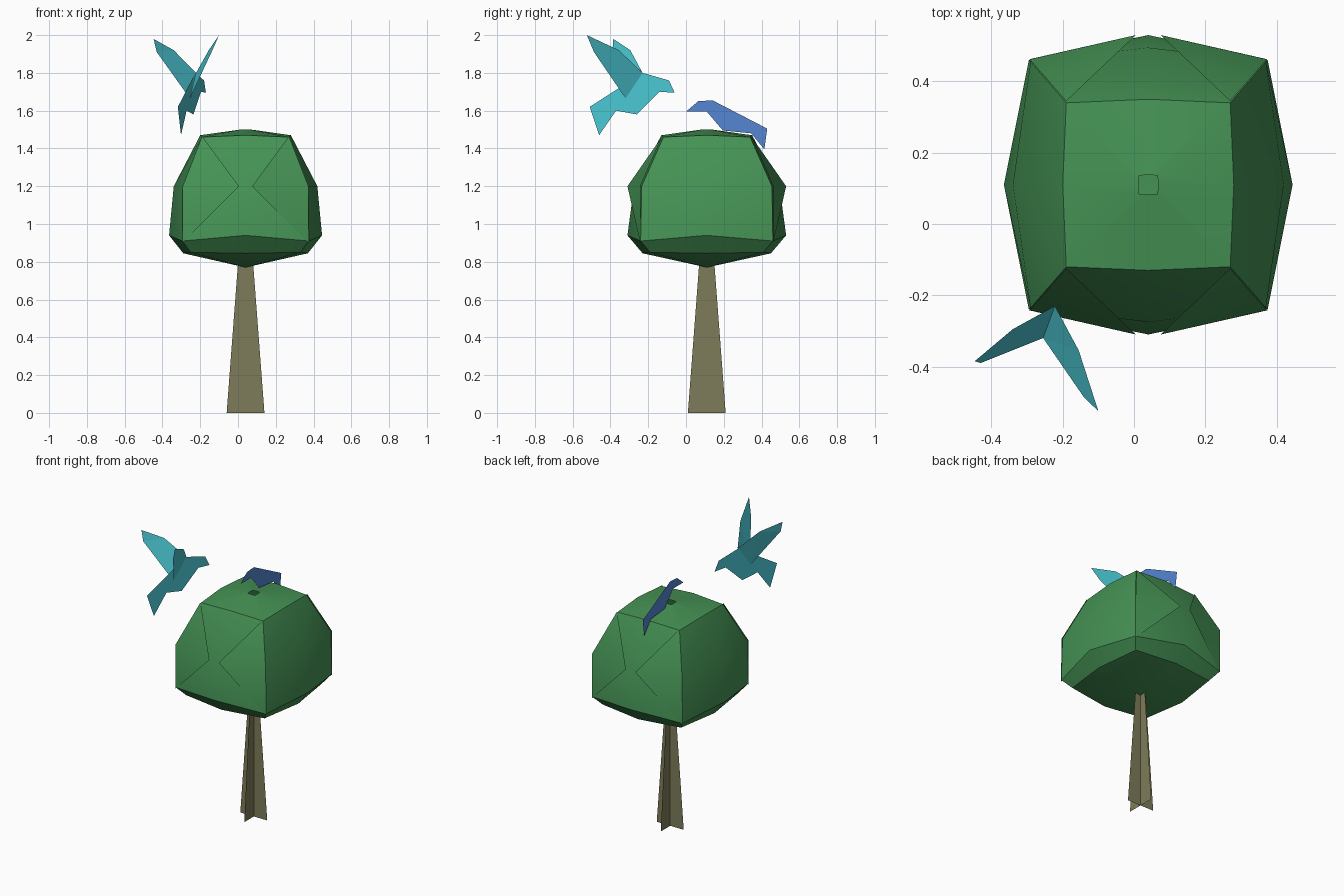
import bpy
from math import radians

if "Cube" in bpy.data.objects:
    bpy.data.objects.remove(bpy.data.objects["Cube"])

CX, CY = 0.04, 0.11  # tree axis


def material(name, rgb):
    m = bpy.data.materials.new(name)
    m.diffuse_color = (*rgb, 1)
    m.use_nodes = True
    m.node_tree.nodes["Principled BSDF"].inputs["Base Color"].default_value = m.diffuse_color
    return m


def build(name, verts, faces, mat, smooth=None):
    me = bpy.data.meshes.new(name)
    me.from_pydata(verts, [], faces)
    me.materials.append(mat)
    ob = bpy.data.objects.new(name, me)
    bpy.context.collection.objects.link(ob)
    if smooth:
        bpy.ops.object.select_all(action='DESELECT')
        ob.select_set(True)
        bpy.context.view_layer.objects.active = ob
        bpy.ops.object.shade_smooth_by_angle(angle=radians(smooth))
    return ob


bark = material("bark", (0.21, 0.20, 0.10))
leaf = material("leaf", (0.06, 0.29, 0.09))
teal = material("teal", (0.07, 0.57, 0.65))
blue = material("blue", (0.09, 0.24, 0.65))

# Trunk: two crossed tapering planes
verts, faces = [], []
for dx, dy in ((1, 0), (0, 1)):
    n = len(verts)
    for r, z in ((-0.1, 0), (0.1, 0), (0.035, 0.86), (-0.035, 0.86)):
        verts.append((CX + r * dx, CY + r * dy, z))
    faces.append((n, n + 1, n + 2, n + 3))
build("trunk", verts, faces, bark)

# Foliage shell: eight-sided rings, each (side x, side y, corner x, corner y, side z, corner z)
rings = [
    (0.33, 0.34, 0.29, 0.30, 0.845, 0.85),
    (0.405, 0.42, 0.335, 0.35, 0.94, 0.91),
    (0.38, 0.385, 0.33, 0.345, 1.20, 1.20),
    (0.24, 0.24, 0.23, 0.23, 1.47, 1.46),
    (0.028, 0.028, 0.026, 0.026, 1.50, 1.50),
]
dirs = [(1, 0), (1, 1), (0, 1), (-1, 1), (-1, 0), (-1, -1), (0, -1), (1, -1)]
verts, faces = [], []
for sx, sy, kx, ky, sz, kz in rings:
    for dx, dy in dirs:
        corner = dx and dy
        verts.append((CX + dx * (kx if corner else sx),
                      CY + dy * (ky if corner else sy), kz if corner else sz))
for r in range(len(rings) - 1):
    for i in range(8):
        j = (i + 1) % 8
        faces.append((r * 8 + i, r * 8 + j, r * 8 + 8 + j, r * 8 + 8 + i))
verts.append((CX, CY, 0.77))
faces += [((i + 1) % 8, i, len(verts) - 1) for i in range(8)]
build("foliage", verts, faces, leaf, 35)

# Leaf flaps: pointed folds overlapping the front and back of the shell
verts, faces = [], []
for sx in (-1, 1):
    for sy in (-1, 1):
        n = len(verts)
        for x, y, z in ((0.23, 0.235, 1.465), (0.035, 0.42, 1.20),
                        (0.335, 0.352, 0.90), (0.333, 0.352, 1.20)):
            verts.append((CX + sx * x, CY + sy * y, z))
        for f in ((0, 1, 3), (1, 2, 3)):
            f = [n + k for k in f]
            faces.append(f[::-1] if sx * sy > 0 else f)
build("leaf_flaps", verts, faces, leaf, 35)

# Flying bird body: flat upright profile, slightly turned
profile = [(-0.51, 1.62), (-0.46, 1.47), (-0.37, 1.60), (-0.26, 1.58), (-0.14, 1.70),
           (-0.06, 1.695), (-0.09, 1.76), (-0.23, 1.80)]
tri = [(0, 1, 2), (0, 2, 3, 7), (3, 4, 7), (4, 5, 6, 7)]
build("flying_bird_body", [(-0.15 + 0.33 * y, y, z) for y, z in profile], tri, teal)

# Flying bird wings: raised and sharing a root along the back
root = [(-0.255, -0.32, 1.665), (-0.222, -0.23, 1.80)]
for name, pts in (
    ("left_wing", [(-0.34, -0.295, 1.92), (-0.447, -0.385, 1.98), (-0.43, -0.39, 1.91)]),
    ("right_wing", [(-0.155, -0.355, 1.92), (-0.10, -0.525, 2.0), (-0.14, -0.487, 1.91)]),
):
    build(name, root + pts, [(0, 1, 2), (0, 2, 4), (2, 3, 4)], teal)

# Perched bird: flat upright profile on the crown
profile = [(0.43, 1.505), (0.415, 1.395), (0.345, 1.48), (0.195, 1.495), (0.11, 1.595),
           (0.0, 1.595), (0.065, 1.65), (0.14, 1.655)]
build("perched_bird", [(0.02, y, z) for y, z in profile], tri, blue)
